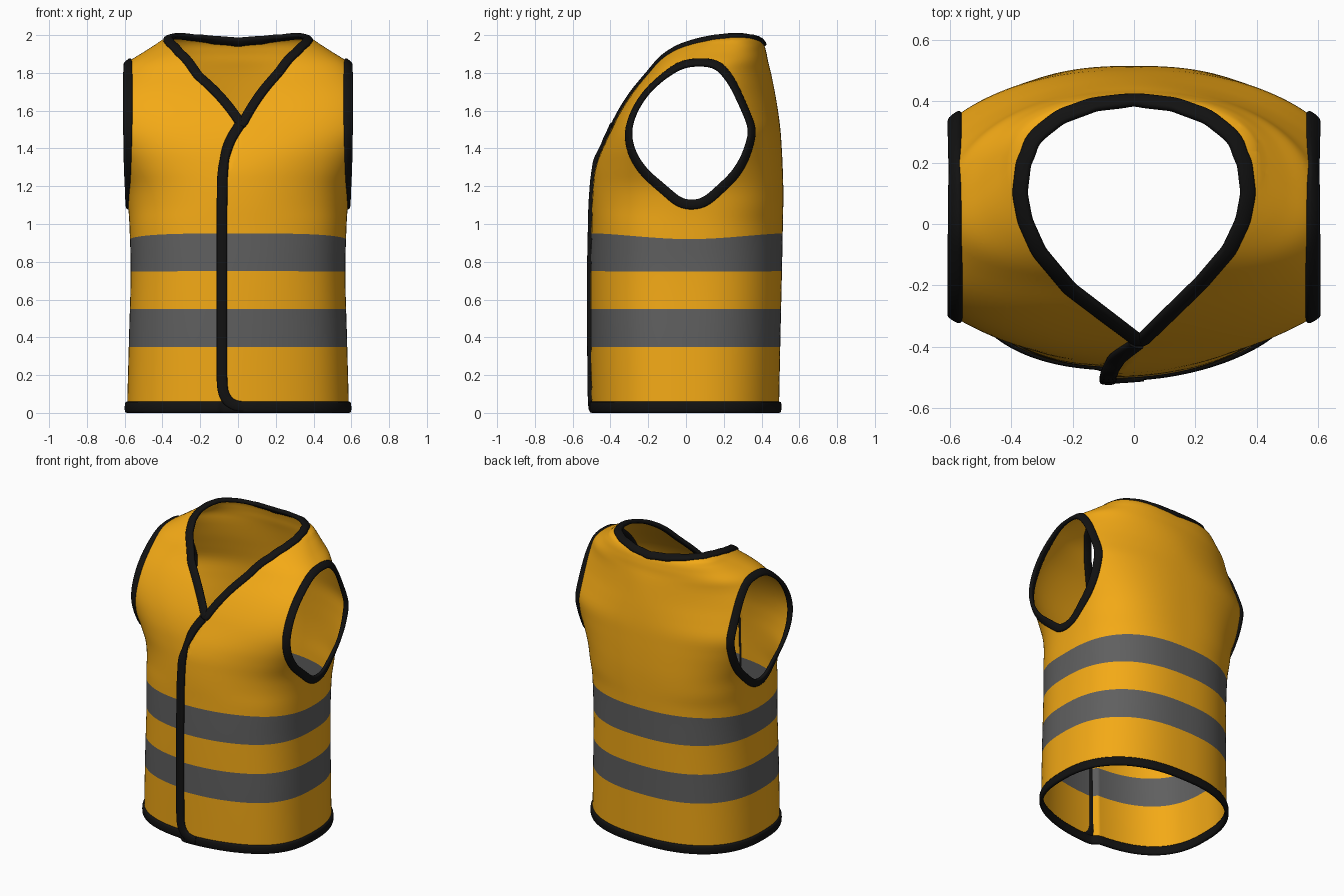
import bpy, bmesh, math
from mathutils import Vector
from mathutils.bvhtree import BVHTree

if "Cube" in bpy.data.objects:
    bpy.data.objects.remove(bpy.data.objects["Cube"])


def material(name, rgb):
    m = bpy.data.materials.new(name)
    m.diffuse_color = (*rgb, 1)
    m.use_nodes = True
    m.node_tree.nodes["Principled BSDF"].inputs["Base Color"].default_value = m.diffuse_color
    return m


ORANGE = material("orange_fabric", (0.9, 0.4, 0.008))
GREY = material("reflective_grey", (0.115, 0.115, 0.115))
BLACK = material("black_binding", (0.006, 0.006, 0.006))

# Torso sections: z, half width, front y, back y, centre y, front roundness
SECTIONS = [
    (0.0, .588, -.465, .492, .00, 2.6), (0.4, .577, -.470, .500, .00, 2.6),
    (0.75, .568, -.470, .508, .01, 2.6), (1.0, .574, -.465, .513, .02, 2.6),
    (1.1, .582, -.463, .515, .03, 2.5), (1.2, .600, -.457, .515, .03, 2.5),
    (1.3, .645, -.446, .512, .03, 2.6), (1.4, .700, -.428, .507, .03, 2.7),
    (1.5, .750, -.395, .500, .03, 2.8), (1.6, .745, -.345, .487, .03, 3.0),
    (1.7, .705, -.280, .470, .04, 3.1), (1.8, .630, -.200, .450, .06, 3.0),
    (1.86, .578, -.155, .435, .08, 2.8), (1.91, .500, -.110, .425, .11, 2.6),
    (1.955, .430, -.055, .410, .16, 2.4), (1.98, .392, .000, .385, .20, 2.3),
    (1.994, .345, .050, .350, .21, 2.3)]


def section(z):
    s = SECTIONS
    i = max(k for k in range(len(s) - 1) if s[k][0] <= z)

    def slope(k, c):
        a, b = s[max(k - 1, 0)], s[min(k + 1, len(s) - 1)]
        return (b[c] - a[c]) / (b[0] - a[0])
    h = s[i + 1][0] - s[i][0]
    t = (z - s[i][0]) / h
    return [(2*t**3 - 3*t*t + 1) * s[i][c] + (3*t*t - 2*t**3) * s[i + 1][c]
            + h * ((t**3 - 2*t*t + t) * slope(i, c) + (t**3 - t*t) * slope(i + 1, c))
            for c in range(1, 6)]


def ease(a, b, v):
    t = min(max((v - a) / (b - a), 0), 1)
    return t * t * (3 - 2 * t)


def shell_point(a, z):
    w, f, b, c, n = section(z)
    ca, sa = math.cos(a), math.sin(a)
    if sa > 0:
        n = 5.0 - n
    r = (abs(ca)**n + abs(sa)**n) ** (-1 / n)
    x = w * r * ca
    y = c + r * sa * ((b - c) if sa > 0 else (c - f))
    # the right front panel lies over the left one
    seam = -0.085 + 0.085 * ease(1.2, 1.52, z)
    if sa < 0 and x > seam:
        y -= 0.035 * (1 - ease(seam, seam + 0.5, x)) * (1 - ease(1.25, 1.52, z))
    z -= 0.03 * math.exp(-((z - 0.95) / 0.12) ** 2) * ca**4
    return x, y, z


# Vest shell with the two reflective stripes
COLS = 192
levels = [0.03] + [i * 0.025 for i in range(2, 74)]
levels += [1.825 + i * 0.0094 for i in range(1, 19)]
bm = bmesh.new()
rows = [[bm.verts.new(shell_point(2 * math.pi * k / COLS, z)) for k in range(COLS)] for z in levels]
for r in range(len(rows) - 1):
    mid = (levels[r] + levels[r + 1]) / 2
    for k in range(COLS):
        j = (k + 1) % COLS
        face = bm.faces.new((rows[r][k], rows[r][j], rows[r + 1][j], rows[r + 1][k]))
        face.smooth = True
        face.material_index = int(0.35 < mid < 0.55 or 0.75 < mid < 0.95)


def with_parts(faces):
    return list({e for f in faces for e in [*f.verts, *f.edges]}) + list(faces)


# Armholes: slice off the bulging sides
for s in (-1, 1):
    faces = [f for f in bm.faces if f.calc_center_median().z > 1.03]
    bmesh.ops.bisect_plane(bm, geom=with_parts(faces), dist=1e-5,
                           plane_co=(s * .583, 0, 0), plane_no=(s, 0, 0), clear_outer=True)

# Neck opening: a convex outline seen from the top, cut edge by edge
NECK = [(.02, -.385), (.22, -.19), (.31, -.085), (.355, .01), (.372, .10), (.36, .20),
        (.31, .295), (.24, .35), (.13, .39), (0, .405), (-.13, .39), (-.24, .35), (-.31, .295),
        (-.36, .20), (-.372, .10), (-.355, .01), (-.31, -.09), (-.21, -.21)]
planes = []


def inside_faces():
    out = []
    for f in bm.faces:
        c = f.calc_center_median()
        if c.z > 1.4 and all((c - p).dot(n) < 0 for p, n in planes):
            out.append(f)
    return out


for (x0, y0), (x1, y1) in zip(NECK, NECK[1:] + NECK[:1]):
    co, no = Vector((x0, y0, 0)), Vector((y1 - y0, x0 - x1, 0)).normalized()
    bmesh.ops.bisect_plane(bm, geom=with_parts(inside_faces()), dist=1e-5, plane_co=co, plane_no=no)
    planes.append((co, no))
bmesh.ops.delete(bm, geom=inside_faces(), context='FACES')
bm.normal_update()


def sweep_binding(name, pts, nors, half_width, half_thick, closed, count, smooth=2):
    # even spacing, light smoothing, then a flat rounded section along the path
    if closed:
        pts, nors = pts + pts[:1], nors + nors[:1]
    run = [0]
    for a, b in zip(pts, pts[1:]):
        run.append(run[-1] + (b - a).length)
    path, i = [], 0
    for k in range(count):
        d = run[-1] * k / (count if closed else count - 1)
        while i < len(run) - 2 and run[i + 1] < d:
            i += 1
        t = (d - run[i]) / max(run[i + 1] - run[i], 1e-9)
        path.append((pts[i].lerp(pts[i + 1], t), nors[i].lerp(nors[i + 1], t)))

    def near(k):
        return k % count if closed else min(max(k, 0), count - 1)
    for _ in range(smooth):
        path = [tuple((path[near(k - 1)][c] + 2 * path[k][c] + path[near(k + 1)][c]) / 4
                      for c in (0, 1)) for k in range(count)]
    out, rings, sides = bmesh.new(), [], 12
    for k, (p, n) in enumerate(path):
        t = (path[near(k + 1)][0] - path[near(k - 1)][0]).normalized()
        n = (n - t * n.dot(t)).normalized()
        side = n.cross(t)
        ring = []
        for q in range(sides):
            c, s = math.cos(2 * math.pi * q / sides), math.sin(2 * math.pi * q / sides)
            c, s = (math.copysign(abs(v) ** 0.65, v) for v in (c, s))
            ring.append(out.verts.new(p + side * half_width * c + n * half_thick * s))
        rings.append(ring)
    for k in range(count if closed else count - 1):
        a, b = rings[k], rings[(k + 1) % count]
        for q in range(sides):
            out.faces.new((a[q], a[(q + 1) % sides], b[(q + 1) % sides], b[q])).smooth = True
    if not closed:
        out.faces.new(rings[0])
        out.faces.new(rings[-1])
    bmesh.ops.recalc_face_normals(out, faces=out.faces)
    make_object(name, out, [BLACK])


def make_object(name, mesh_bm, mats):
    me = bpy.data.meshes.new(name)
    mesh_bm.to_mesh(me)
    for m in mats:
        me.materials.append(m)
    ob = bpy.data.objects.new(name, me)
    bpy.context.collection.objects.link(ob)


# Bindings along every open edge loop of the shell
edges = {e for e in bm.edges if e.is_boundary}
while edges:
    e = edges.pop()
    loop = [e.verts[0], e.verts[1]]
    while True:
        nxt = next((x for x in loop[-1].link_edges if x in edges), None)
        if nxt is None:
            break
        edges.remove(nxt)
        loop.append(nxt.other_vert(loop[-1]))
    loop = loop[:-1]
    if len(loop) < 30:
        continue
    pts, nors = [v.co.copy() for v in loop], [v.normal.copy() for v in loop]
    mean = sum(pts, Vector()) / len(pts)
    if mean.z < 0.3:
        sweep_binding("hem_binding", pts, nors, 0.03, 0.013, True, 200)
    elif abs(mean.x) > 0.4:
        name = "right_armhole_binding" if mean.x > 0 else "left_armhole_binding"
        sweep_binding(name, pts, nors, 0.026, 0.013, True, 120)
    else:
        sweep_binding("neck_binding", pts, nors, 0.026, 0.014, True, 180, 1)

# Binding down the front overlap, rounded into the hem
tree = BVHTree.FromBMesh(bm)
SEAM = [(.012, 1.53), (.0, 1.51), (-.03, 1.465), (-.055, 1.41), (-.073, 1.34), (-.083, 1.25),
        (-.085, 1.1), (-.085, .8), (-.085, .5), (-.085, .16), (-.08, .11), (-.062, .07),
        (-.035, .045), (.0, .034), (.04, .032)]
pts, nors = [], []
for x, z in SEAM:
    hit, nor, _, _ = tree.ray_cast(Vector((x + 0.025, -2, z)), Vector((0, 1, 0)))
    if hit and hit.y < 0:
        pts.append(Vector((x, hit.y - 0.006, z)))
        nors.append(nor if nor.y < 0 else -nor)
sweep_binding("front_binding", pts, nors, 0.028, 0.014, False, 120, 4)

make_object("vest_shell", bm, [ORANGE, GREY])
